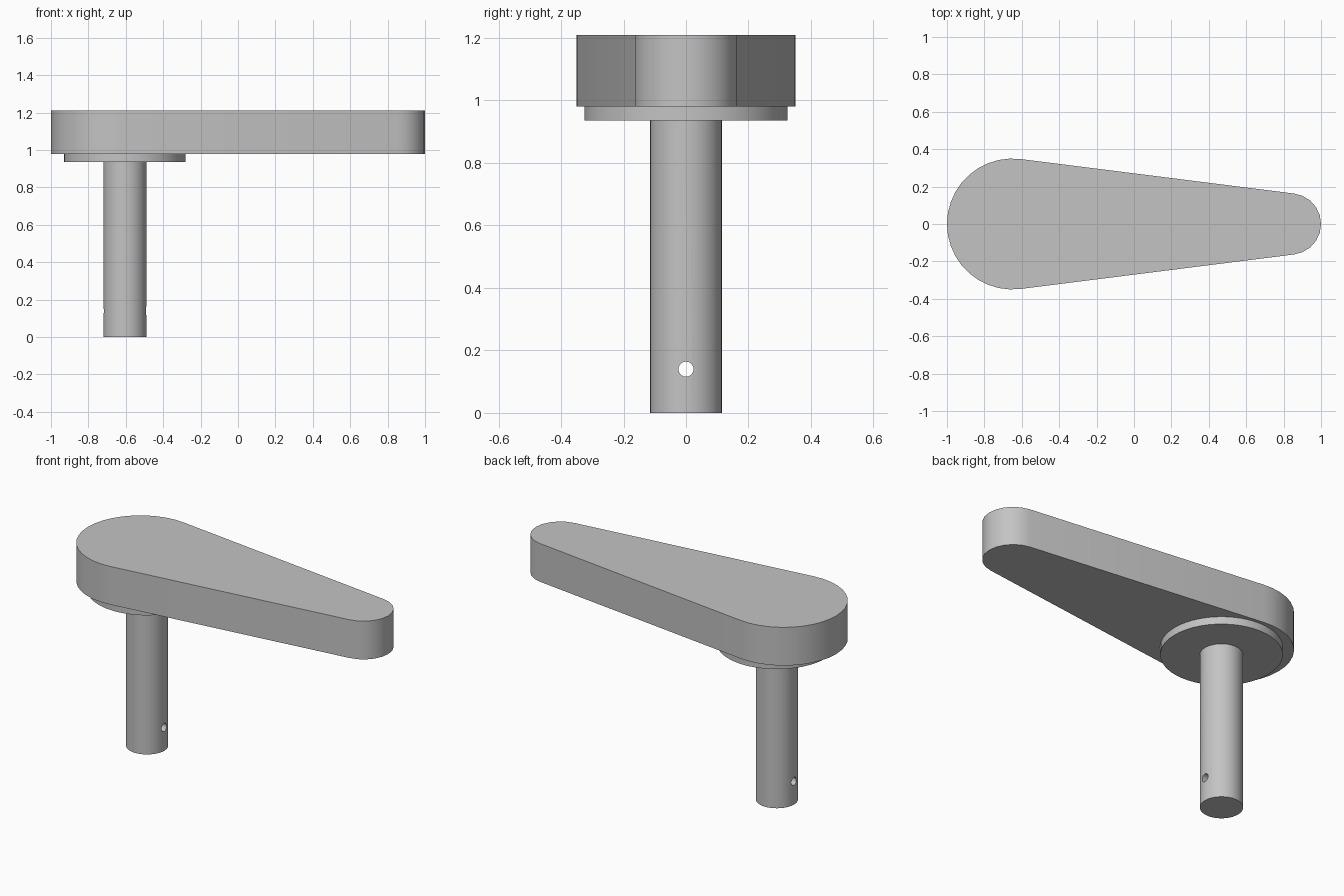
import bpy
import bmesh
from math import asin, cos, pi, radians, sin

cube = bpy.data.objects.get("Cube")
if cube:
    bpy.data.objects.remove(cube, do_unlink=True)

# Single plain metal colour
metal = bpy.data.materials.new("plain grey metal")
metal.use_nodes = True
grey = (0.55, 0.55, 0.55, 1)
metal.diffuse_color = grey
metal.node_tree.nodes["Principled BSDF"].inputs["Base Color"].default_value = grey

PIVOT_X = -0.605


def arc(cx, r, start, end, steps):
    """Points of a circular arc centred on the x axis."""
    angles = [start + (end - start) * i / steps for i in range(steps + 1)]
    return [(cx + r * cos(a), r * sin(a)) for a in angles]


def extrude_outline(name, outline, bottom, top):
    """Solid made by raising a closed outline."""
    bm = bmesh.new()
    base = bm.faces.new([bm.verts.new((x, y, bottom)) for x, y in outline])
    raised = bmesh.ops.extrude_face_region(bm, geom=[base], use_keep_orig=True)
    verts = [v for v in raised["geom"] if isinstance(v, bmesh.types.BMVert)]
    bmesh.ops.translate(bm, verts=verts, vec=(0, 0, top - bottom))
    bmesh.ops.recalc_face_normals(bm, faces=bm.faces)
    mesh = bpy.data.meshes.new(name)
    bm.to_mesh(mesh)
    bm.free()
    mesh.materials.append(metal)
    obj = bpy.data.objects.new(name, mesh)
    bpy.context.collection.objects.link(obj)
    return obj


def disc(name, r, bottom, top, sides):
    outline = arc(PIVOT_X, r, 0, 2 * pi, sides)[:-1]
    return extrude_outline(name, outline, bottom, top)


def select_only(obj):
    bpy.ops.object.select_all(action="DESELECT")
    obj.select_set(True)
    bpy.context.view_layer.objects.active = obj


# Tapered lever: two round ends joined by tangent sides
big_x, big_r = -0.65, 0.35
tip_x, tip_r = 0.836, 0.164
tilt = pi / 2 - asin((big_r - tip_r) / (tip_x - big_x))
outline = arc(big_x, big_r, tilt, 2 * pi - tilt, 20)
outline += arc(tip_x, tip_r, -tilt, tilt, 10)
lever = extrude_outline("lever_arm", outline, 0.98, 1.21)

# Round collar and shaft under the wide end
collar = disc("collar", 0.325, 0.935, 0.98, 48)
shaft = disc("shaft", 0.115, 0, 0.935, 40)

# Cross hole for a pin, drilled through the shaft along x
bpy.ops.mesh.primitive_cylinder_add(vertices=24, radius=0.024, depth=0.5,
                                    location=(PIVOT_X, 0, 0.14), rotation=(0, pi / 2, 0))
drill = bpy.context.object
drill.name = "pin_hole_cutter"
drill.hide_render = True
drill.data.materials.append(metal)
select_only(shaft)
cut = shaft.modifiers.new("pin_hole", "BOOLEAN")
cut.operation = "DIFFERENCE"
cut.solver = "EXACT"
cut.object = drill
bpy.ops.object.modifier_apply(modifier=cut.name)
bpy.data.objects.remove(drill, do_unlink=True)

for part in (lever, collar, shaft):
    select_only(part)
    bpy.ops.object.shade_smooth_by_angle(angle=radians(30))
